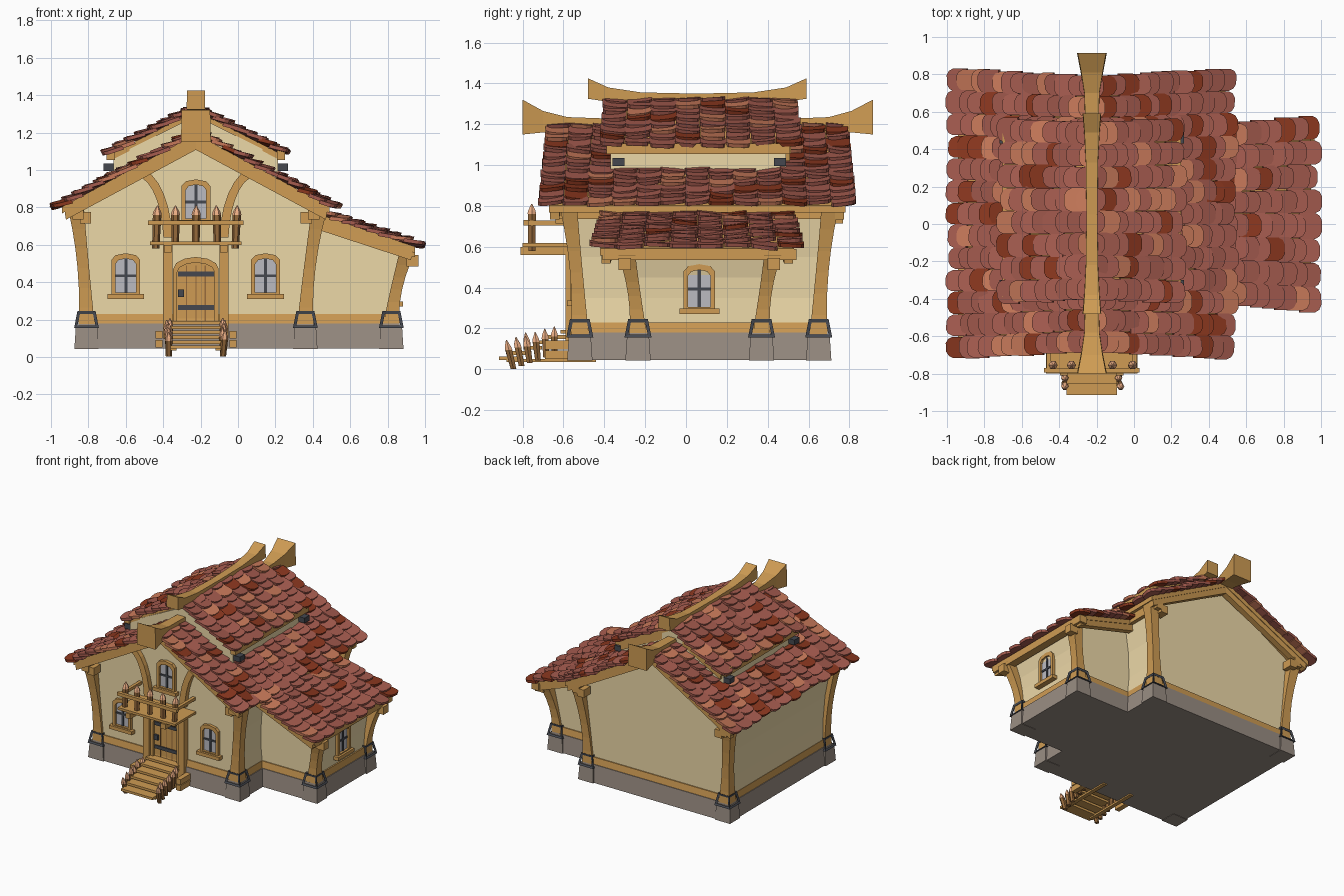
import bpy, bmesh, math, random
from mathutils import Vector

if "Cube" in bpy.data.objects:
    bpy.data.objects.remove(bpy.data.objects["Cube"])
random.seed(4)

def material(name, r, g, b):
    m = bpy.data.materials.new(name)
    m.diffuse_color = tuple((c / 255) ** 2.2 for c in (r, g, b)) + (1,)
    m.use_nodes = True
    m.node_tree.nodes["Principled BSDF"].inputs["Base Color"].default_value = m.diffuse_color
    return m

WOOD = material("wood", 205, 154, 84)
PLANK = material("dark_wood", 150, 106, 62)
TIP = material("cut_wood", 240, 176, 134)
WALL = material("plaster", 236, 215, 166)
STONE = material("stone", 152, 140, 130)
IRON = material("iron", 70, 73, 80)
GLASS = material("glass", 186, 186, 192)
TILES = [material("tile_red", 164, 92, 80), material("tile_dark", 138, 58, 36),
         material("tile_light", 198, 120, 90)]

def mesh(name, verts, faces, *mats):
    me = bpy.data.meshes.new(name)
    me.from_pydata([tuple(v) for v in verts], [], faces)
    bm = bmesh.new()
    bm.from_mesh(me)
    bmesh.ops.recalc_face_normals(bm, faces=bm.faces)
    bm.to_mesh(me)
    bm.free()
    ob = bpy.data.objects.new(name, me)
    bpy.context.collection.objects.link(ob)
    for m in mats:
        me.materials.append(m)
    return ob

def loft(name, rings, mat):
    n = len(rings[0])
    faces = [tuple(range(n)), tuple(range((len(rings) - 1) * n, len(rings) * n))]
    for k in range(len(rings) - 1):
        for i in range(n):
            j = (i + 1) % n
            faces.append((k*n + i, k*n + j, k*n + n + j, k*n + n + i))
    return mesh(name, [v for r in rings for v in r], faces, mat)

def square(x, y, z, hx, hy):
    return [(x-hx, y-hy, z), (x+hx, y-hy, z), (x+hx, y+hy, z), (x-hx, y+hy, z)]

def box(name, x0, x1, y0, y1, z0, z1, mat, taper=0):
    cx, cy, hx, hy = (x0+x1)/2, (y0+y1)/2, (x1-x0)/2, (y1-y0)/2
    return loft(name, [square(cx, cy, z0, hx, hy), square(cx, cy, z1, hx-taper, hy-taper)], mat)

# Drawing planes: (across, up, outward) -> world
along_y = lambda u, w, o: (u, o, w)
front = lambda u, w, o: (u, -.542 - o, w)
side = lambda u, w, o: (.842 + o, u, w)

def prism(name, pts, a, b, plane, mat):
    return loft(name, [[plane(u, w, o) for u, w in pts] for o in (a, b)], mat)

def rect(u0, u1, w0, w1):
    return [(u0, w0), (u1, w0), (u1, w1), (u0, w1)]

def arch(c, hw, z0, zs, zt, n=6):
    return [(c-hw, z0), (c+hw, z0)] + [(c + hw*math.cos(math.pi*i/n), zs + (zt-zs)*math.sin(math.pi*i/n))
                                       for i in range(n + 1)]

def ring(name, outer, inner, a, b, plane, mat):
    n = len(outer)
    loops = [[plane(u, w, o) for u, w in p] for p, o in ((outer, a), (outer, b), (inner, b), (inner, a))]
    faces = [(k*n+i, k*n+(i+1) % n, (k+1) % 4*n+(i+1) % n, (k+1) % 4*n+i) for k in range(4) for i in range(n)]
    return mesh(name, [v for l in loops for v in l], faces, mat)

RX = -.225   # ridge x

# Stone base, sills and flaring plaster walls
box("stone_base", -.865, .415, -.575, .705, .045, .18, STONE, .012)
box("annex_stone_base", .3, .875, -.29, .425, .045, .18, STONE, .012)
box("sill_beam", -.848, .398, -.558, .688, .18, .23, WOOD, .008)
box("annex_sill_beam", .3, .858, -.273, .408, .18, .23, WOOD, .008)
FLARE = [(.585, .18), (.615, .2), (.6, .35), (.605, .55), (.64, .8)]
prism("main_walls", [(RX-d, z) for d, z in FLARE[::-1]] + [(RX+d, z) for d, z in FLARE] + [(RX, 1.165)],
      -.542, .672, along_y, WALL)
prism("annex_walls", [(.3, .18), (.84, .2), (.838, .35), (.845, .45), (.875, .575), (.3, .77)],
      -.257, .392, along_y, WALL)
prism("upper_walls", [(RX-.44, .9), (RX+.44, .9), (RX+.44, 1.07), (RX, 1.29), (RX-.44, 1.07)],
      -.37, .49, along_y, WALL)

# Flared corner posts on piers with iron shoes
def corner(x, y, top, sx, sy, out):
    box("post_pier", x-.065, x+.065, y-.062, y+.062, .042, .165, STONE, .008)
    rings = []
    for i in range(7):
        t = i / 6
        h = .044 - .05*t + .048*t*t
        rings.append(square(x + sx*out*t**1.7, y + sy*.055*t**1.7, .16 + (top-.16)*t, h, h))
    loft("corner_post", rings, WOOD)
    shoe = box("iron_shoe", x-.06, x+.06, y-.06, y+.06, .16, .24, IRON, .017)
    shoe.modifiers.new("frame", "WIREFRAME").thickness = .02

for y, sy in ((-.52, -1), (.65, 1)):
    corner(-.81, y, .79, -1, sy, .055)
    corner(.36, y, .79, 1, sy, .075)
for y, sy in ((-.235, -1), (.37, 1)):
    corner(.82, y, .56, 1, sy, .085)

# Wall plates under the eaves
for s in (-1, 1):
    box("wall_plate", RX+s*.63-.03, RX+s*.63+.03, -.65, .77, .735, .80, WOOD)
    box("upper_plate", RX+s*.455-.022, RX+s*.455+.022, -.39, .51, 1.055, 1.105, WOOD)
    for y in (-.33, .46):
        box("iron_bracket", RX+s*.465-.028, RX+s*.465+.028, y-.03, y+.03, .995, 1.035, IRON)
    for y in (-.60, .73):
        box("plate_bracket", RX+s*.59-.03, RX+s*.59+.03, y-.04, y+.04, .715, .775, WOOD)
box("annex_plate", .885, .945, -.41, .54, .535, .59, WOOD)
for y in (-.30, .43):
    box("annex_plate_bracket", .90, .965, y-.03, y+.03, .485, .545, WOOD)

# Roof slopes: wooden deck, barge boards and overlapping tiles
def slope(name, x0, z0, s, run, k, yc, top_h, eave_h, courses, cols, skip=lambda d, y: False):
    th = math.atan(k)
    v, n = Vector((s*math.cos(th), 0, -math.sin(th))), Vector((s*math.sin(th), 0, math.cos(th)))
    o, length = Vector((x0, 0, z0)), run / math.cos(th)
    deck = []
    for dz in (-.035, 0):
        deck.append([(x0+s*d, yc+q*(h-.05), z0-k*d+dz) for d, q, h in
                     ((0, -1, top_h), (run-.04, -1, eave_h), (run-.04, 1, eave_h), (0, 1, top_h))])
    loft(name + "_deck", deck, WOOD)
    for q in (-1, 1):
        b = []
        for off in (.10, .055):
            b.append([(x0+s*d, yc+q*(h-off), z0-k*d+dz) for d, h, dz in
                      ((0, top_h, -.085), (run-.06, eave_h, -.08), (run-.05, eave_h, -.01), (0, top_h, -.01))])
        loft(name + "_barge_board", b, WOOD)
    verts, faces, colours = [], [], []
    step = length / courses
    for i in range(courses):
        t1 = (i + 1) * step
        half = top_h + (eave_h - top_h) * t1 / length
        w = 2 * half / cols
        for j in range(cols):
            y = yc - half + (j + .5) * w
            if skip(t1 * math.cos(th), y):
                continue
            e, lift, hw = t1 + random.uniform(-.016, .012), random.uniform(.012, .028), w*random.uniform(.47, .54)
            twist = random.uniform(-.009, .009)
            a = max(0, t1 - 1.6*step)
            outline = [(-1, a), (1, a), (1, e-.035), (.8, e-.012), (.4, e), (-.4, e), (-.8, e-.012), (-1, e-.035)]
            base, m = len(verts), len(outline)
            for thick in (0, .02):
                for p, t in outline:
                    up = lift*(t-a)/(e-a) + thick + twist*p - .004*p*p
                    verts.append(o + v*t + n*up + Vector((0, y + p*hw, 0)))
            f = [tuple(base+i for i in range(m)), tuple(base+m+i for i in range(m))]
            f += [(base+i, base+(i+1) % m, base+m+(i+1) % m, base+m+i) for i in range(m)]
            faces += f
            colours += [random.choices((0, 1, 2), (.7, .16, .14))[0]] * len(f)
    ob = mesh(name + "_tiles", verts, faces, *TILES)
    ob.data.polygons.foreach_set("material_index", colours)

for s in (-1, 1):
    slope("main_roof", RX, 1.193, s, .755, .545, .055, .735, .775, 13, 13,
          lambda d, y: d < .42 and -.34 < y < .46)
    slope("upper_roof", RX, 1.318, s, .485, .51, .07, .47, .495, 8, 8)
slope("annex_roof", .40, .775, 1, .585, .337, .055, .465, .525, 9, 8)

# Flared ridge beams
def ridge(name, rows):
    loft(name, [[(RX-h, y, a), (RX+h, y, a), (RX+h*.95, y, b), (RX-h*.95, y, b)] for y, h, a, b in rows], WOOD)

ridge("lower_ridge_beam", [(-.80, .08, 1.15, 1.32), (-.70, .06, 1.16, 1.265), (-.58, .042, 1.16, 1.235),
      (-.3, .035, 1.16, 1.225), (.45, .035, 1.16, 1.225), (.70, .042, 1.16, 1.235),
      (.81, .06, 1.16, 1.265), (.915, .08, 1.15, 1.32)])
ridge("upper_ridge_beam", [(-.48, .05, 1.325, 1.425), (-.38, .042, 1.31, 1.38), (-.22, .034, 1.29, 1.356),
      (.05, .03, 1.28, 1.35), (.33, .034, 1.29, 1.356), (.49, .042, 1.31, 1.38), (.59, .05, 1.325, 1.425)])

# Arched windows
def window(c, z, plane):
    prism("window_glass", arch(c, .06, z+.02, z+.18, z+.215, 4), 0, .006, plane, GLASS)
    ring("window_frame", arch(c, .077, z, z+.205, z+.24, 4), arch(c, .055, z+.03, z+.183, z+.212, 4),
         0, .024, plane, WOOD)
    prism("window_sill", rect(c-.098, c+.098, z-.005, z+.022), 0, .04, plane, WOOD)
    prism("window_mullion", rect(c-.008, c+.008, z+.02, z+.21), 0, .012, plane, IRON)
    prism("window_bar", rect(c-.055, c+.055, z+.112, z+.126), 0, .012, plane, IRON)

window(-.6, .315, front)
window(.147, .315, front)
window(RX, .71, front)
window(.065, .275, side)

# Door with frame, grooves and iron fittings
prism("door", arch(RX, .105, .19, .46, .51), 0, .012, front, WOOD)
ring("door_frame", arch(RX, .122, .18, .47, .535), arch(RX, .1, .19, .455, .505), 0, .03, front, WOOD)
for i in (-1, 0, 1):
    prism("door_groove", rect(RX+i*.05-.003, RX+i*.05+.003, .19, .49), 0, .014, front, PLANK)
for z in (.265, .445):
    prism("door_strap", rect(RX-.097, RX+.097, z-.013, z+.013), 0, .02, front, IRON)
prism("door_lock", rect(RX-.097, RX-.065, .32, .36), 0, .026, front, IRON)

# Porch posts, brackets and curved gable braces
for s in (-1, 1):
    x = RX + s*.15
    box("porch_post", x-.025, x+.025, -.59, -.52, .1, .60, WOOD)
    box("balcony_bracket", x-.02, x+.02, -.81, -.52, .56, .60, WOOD)
    rings = []
    for i in range(8):
        a = i / 7 * math.pi / 2
        cx, cz = RX + s*(.30 - .15*math.cos(a) + .02*i/7), .64 + .35*math.sin(a)
        du, dw = .024*math.cos(a), .024*math.sin(a)
        rings.append([(cx-s*du, -.58, cz+dw), (cx+s*du, -.58, cz-dw),
                      (cx+s*du, -.53, cz-dw), (cx-s*du, -.53, cz+dw)])
    loft("gable_brace", rings, WOOD)

# Pointed stakes
def stake(x, y, z0, z1, r, lx=0, ly=0):
    def hexa(t, q):
        return [(x + lx*t + q*math.cos(i*math.pi/3), y + ly*t + q*math.sin(i*math.pi/3), z0 + (z1-z0)*t)
                for i in range(6)]
    k = 1 - .05 / (z1 - z0)
    loft("stake", [hexa(0, r*.85), hexa(k, r)], PLANK)
    loft("stake_tip", [hexa(k, r*1.08), hexa(k + (1-k)*.35, r*.9), hexa(1, r*.12)], TIP)

# Balcony
box("balcony_floor", -.47, .02, -.80, -.52, .60, .618, WOOD)
box("balcony_front_rail", -.48, .03, -.795, -.77, .705, .73, WOOD)
for x in (-.455, .005):
    box("balcony_side_rail", x-.012, x+.012, -.78, -.52, .705, .728, WOOD)
for i, x in enumerate((-.44, -.335, RX, -.11, -.015)):
    stake(x, -.755, .58 if i % 4 == 0 else .61, .81, .023, random.uniform(-.012, .012))

# Entrance stairs
for i in range(6):
    box("stair_tread", -.36, -.09, -.915+.06*i, -.825+.06*i, .045+.026*i, .063+.026*i, WOOD)
for s in (-1, 1):
    x = RX + s*.12
    box("stair_runner", x-.015, x+.015, -.88, -.44, .035, .05, WOOD)
    for z in (.05, .098):
        box("landing_board", RX+s*.198-.019, RX+s*.198+.019, -.69, -.56, z, z+.042, WOOD)
    for i in range(6):
        t = i / 5
        stake(RX+s*.145, -.845+.2*t, .002+.07*t, .145+.065*t+random.uniform(-.01, .01), .019,
              random.uniform(-.012, .012), -.035*(1-t))
